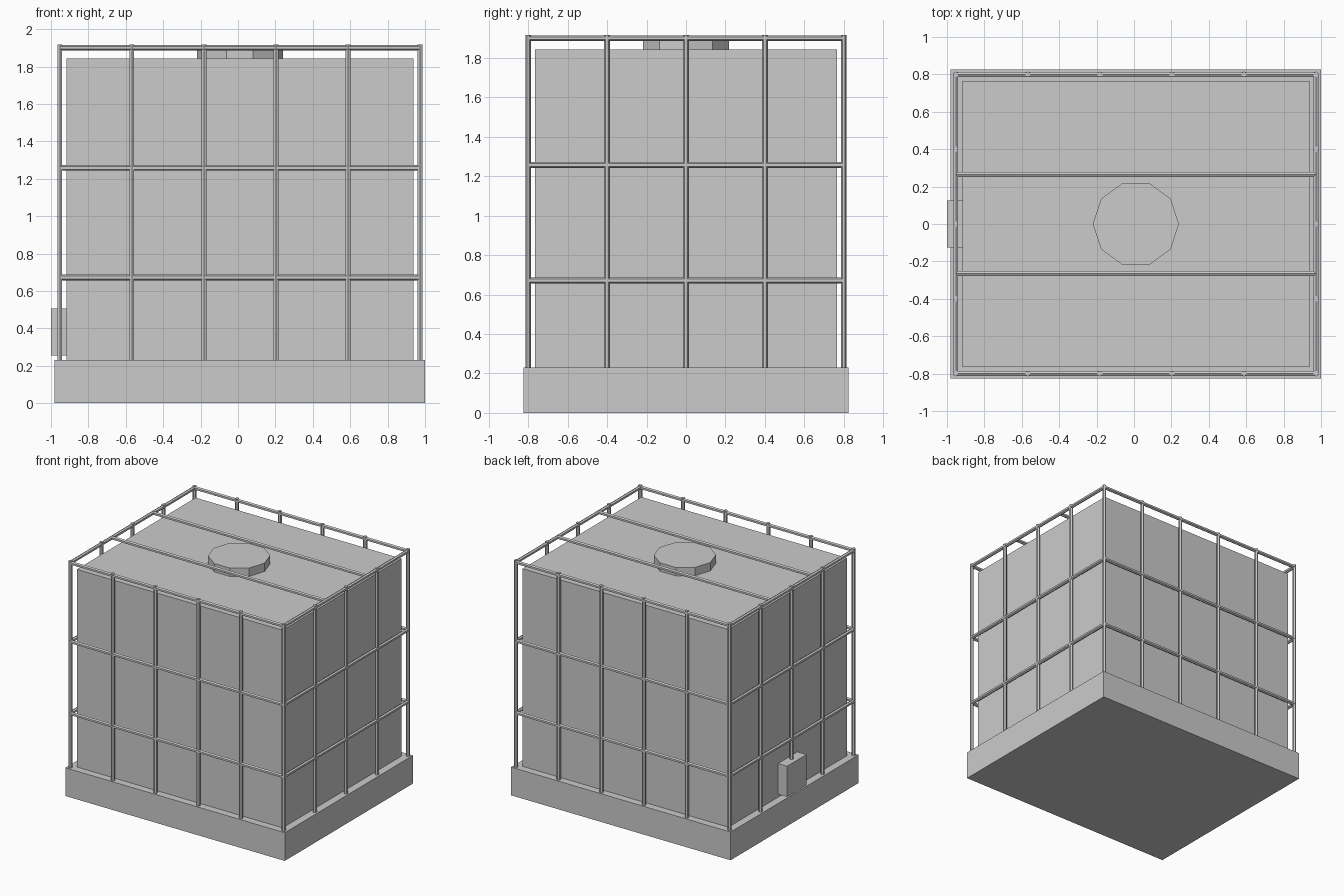
import bpy, math
from mathutils import Vector

if "Cube" in bpy.data.objects:
    bpy.data.objects.remove(bpy.data.objects["Cube"])

CX = 0.01           # cage centre in x (outlet sticks out on -x)
HX, HY = 0.963, 0.80  # half spans of the cage
R = 0.015           # tube radius
Z_BASE, Z_TOP = 0.23, 1.917


def box(name, x0, x1, y0, y1, z0, z1):
    bpy.ops.mesh.primitive_cube_add(size=1, location=((x0 + x1) / 2, (y0 + y1) / 2, (z0 + z1) / 2))
    ob = bpy.context.object
    ob.name = name
    ob.scale = (x1 - x0, y1 - y0, z1 - z0)
    return ob


def tube(name, a, b, sides=6, radius=R):
    a, b = Vector(a), Vector(b)
    d = b - a
    bpy.ops.mesh.primitive_cylinder_add(vertices=sides, radius=radius, depth=d.length, location=(a + b) / 2)
    ob = bpy.context.object
    ob.name = name
    ob.rotation_euler = d.to_track_quat('Z', 'Y').to_euler()
    return ob


# Pallet base, tank and outlet valve
box("pallet_base", CX - 0.99, CX + 0.99, -0.825, 0.825, 0, Z_BASE)
box("tank", CX - 0.928, CX + 0.928, -0.765, 0.765, Z_BASE, 1.842)
box("outlet_valve", -1.0, -0.90, -0.125, 0.125, 0.255, 0.505)

# Ten-sided filler lid with corners on the x axis
bpy.ops.mesh.primitive_cylinder_add(vertices=10, radius=0.23, depth=0.085, location=(CX, 0, 1.8675),
                                    rotation=(0, 0, math.pi / 2))
bpy.context.object.name = "filler_lid"

# Upright posts: six on the long sides, three between corners on the short sides
posts = [(CX - HX + 2 * HX * i / 5, s * HY) for i in range(6) for s in (-1, 1)]
posts += [(CX + s * HX, y) for y in (-0.4, 0, 0.4) for s in (-1, 1)]
for x, y in posts:
    tube("cage_post", (x, y, Z_BASE), (x, y, Z_TOP))

# Horizontal rail rings
for z in (0.672, 1.258, 1.90):
    for s in (-1, 1):
        tube("long_rail", (CX - HX, s * HY, z), (CX + HX, s * HY, z))
        tube("short_rail", (CX + s * HX, -HY, z), (CX + s * HX, HY, z))

# Two bars across the top
for s in (-1, 1):
    tube("top_bar", (CX - HX, s * 0.265, 1.90), (CX + HX, s * 0.265, 1.90))
